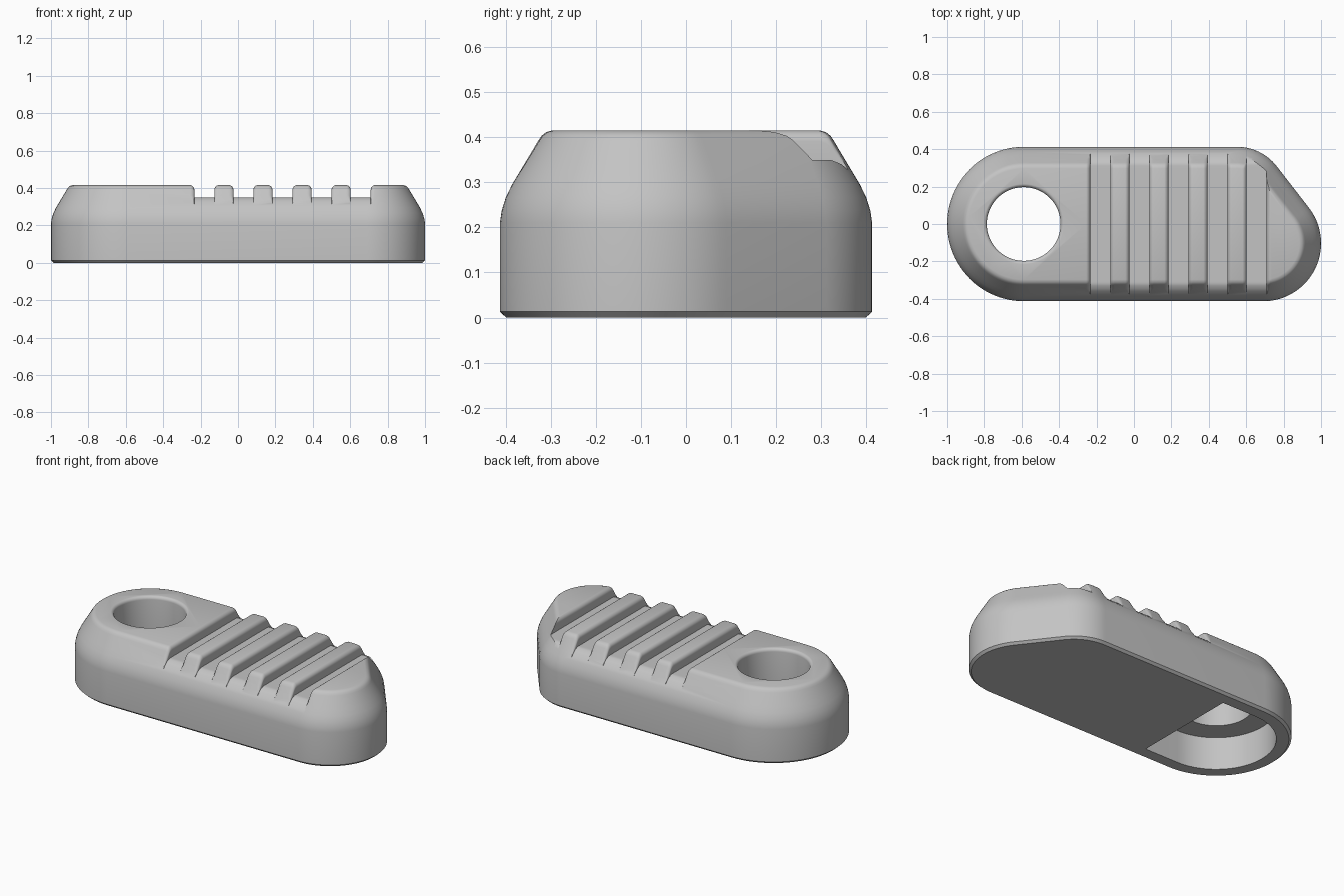
import bpy
import bmesh
from math import cos, sin, radians, pi

cube = bpy.data.objects.get("Cube")
if cube:
    bpy.data.objects.remove(cube, do_unlink=True)

grey = bpy.data.materials.new("plain_grey")
grey.use_nodes = True
colour = (0.55, 0.55, 0.55, 1)
grey.diffuse_color = colour
grey.node_tree.nodes["Principled BSDF"].inputs["Base Color"].default_value = colour


def arc(cx, cy, r, start, end, steps):
    angles = [radians(start + (end - start) * i / steps) for i in range(steps + 1)]
    return [(cx + r * cos(a), cy + r * sin(a)) for a in angles]


def loft(name, stacks):
    """Skin each stack of matching rings into a capped solid."""
    bm = bmesh.new()
    for rings in stacks:
        loops = [[bm.verts.new(p) for p in ring] for ring in rings]
        n = len(loops[0])
        for low, high in zip(loops, loops[1:]):
            for i in range(n):
                j = (i + 1) % n
                bm.faces.new((low[i], low[j], high[j], high[i]))
        bm.faces.new(loops[0][::-1])
        bm.faces.new(loops[-1])
    bmesh.ops.recalc_face_normals(bm, faces=bm.faces[:])
    mesh = bpy.data.meshes.new(name)
    bm.to_mesh(mesh)
    bm.free()
    mesh.materials.append(grey)
    ob = bpy.data.objects.new(name, mesh)
    bpy.context.collection.objects.link(ob)
    return ob


def outline(inset):
    """Rounded slab with one slanted corner on the back of the nose."""
    return (arc(-0.587, 0, 0.413 - inset, 90, 270, 48)
            + arc(0.69, -0.103, 0.31 - inset, -90, 38.6, 36)
            + arc(0.55, 0.143, 0.27 - inset, 38.6, 90, 16))


# Body: bottom chamfer, upright wall, curved shoulder, slope, rounded rim
profile = [(0.014, 0), (0, 0.013), (0, 0.21), (0.004, 0.237), (0.013, 0.266),
           (0.027, 0.295), (0.045, 0.325), (0.085, 0.392), (0.092, 0.403),
           (0.102, 0.411), (0.116, 0.415)]
body = loft("slab_body", [[[(x, y, z) for x, y in outline(d)] for d, z in profile]])

# Grooves: floor rolls down at the ends, lips are rounded along the slope
stations = [(0, 0.415, 0.35), (0.297, 0.415, 0.35), (0.311, 0.411, 0.35),
            (0.321, 0.403, 0.3495), (0.328, 0.392, 0.347), (0.345, 0.363, 0.34),
            (0.36, 0.338, 0.327), (0.368, 0.325, 0.318), (0.386, 0.301, 0.3)]
path = [(-y, t, f) for y, t, f in stations[:0:-1]] + stations


def groove_section(cx, y, top, floor, half=0.0535):
    top += 0.0005
    d = min(0.025, top - floor - 0.0005)
    side = [(half, floor)]
    for i in range(7):
        a = pi / 2 * i / 6
        side.append((half + d - d * cos(a), top - d + d * sin(a)))
    side.append((half + d, top + 0.1))
    return ([(cx + x, y, z) for x, z in side]
            + [(cx - x, y, z) for x, z in reversed(side)])


grooves = loft("groove_cutter", [
    [groove_section(-0.18 + 0.209 * i, *p) for p in path] for i in range(5)])

# Through hole with a rounded upper rim
lip = [(0.197, -0.1)]
lip += [(0.217 - 0.02 * cos(a), 0.3955 + 0.02 * sin(a))
        for a in (pi / 2 * i / 5 for i in range(6))]
lip += [(0.217, 0.5)]
hole = loft("hole_cutter", [
    [[(x, y, z) for x, y in arc(-0.589, 0, r, 0, 354.375, 63)] for r, z in lip]])

# D-shaped recess in the underside
d_shape = arc(-0.587, 0, 0.33, 90, 270, 40) + [(-0.36, -0.33), (-0.36, 0.33)]
recess = loft("recess_cutter", [[[(x, y, z) for x, y in d_shape] for z in (-0.1, 0.2)]])

# Cut the body
bpy.ops.object.select_all(action='DESELECT')
bpy.context.view_layer.objects.active = body
body.select_set(True)
for cutter in (grooves, recess, hole):
    cutter.hide_render = True
    mod = body.modifiers.new(cutter.name, 'BOOLEAN')
    mod.operation = 'DIFFERENCE'
    mod.solver = 'EXACT'
    mod.object = cutter
    bpy.ops.object.modifier_apply(modifier=mod.name)
    bpy.data.objects.remove(cutter, do_unlink=True)

bpy.ops.object.shade_smooth_by_angle(angle=radians(32))
